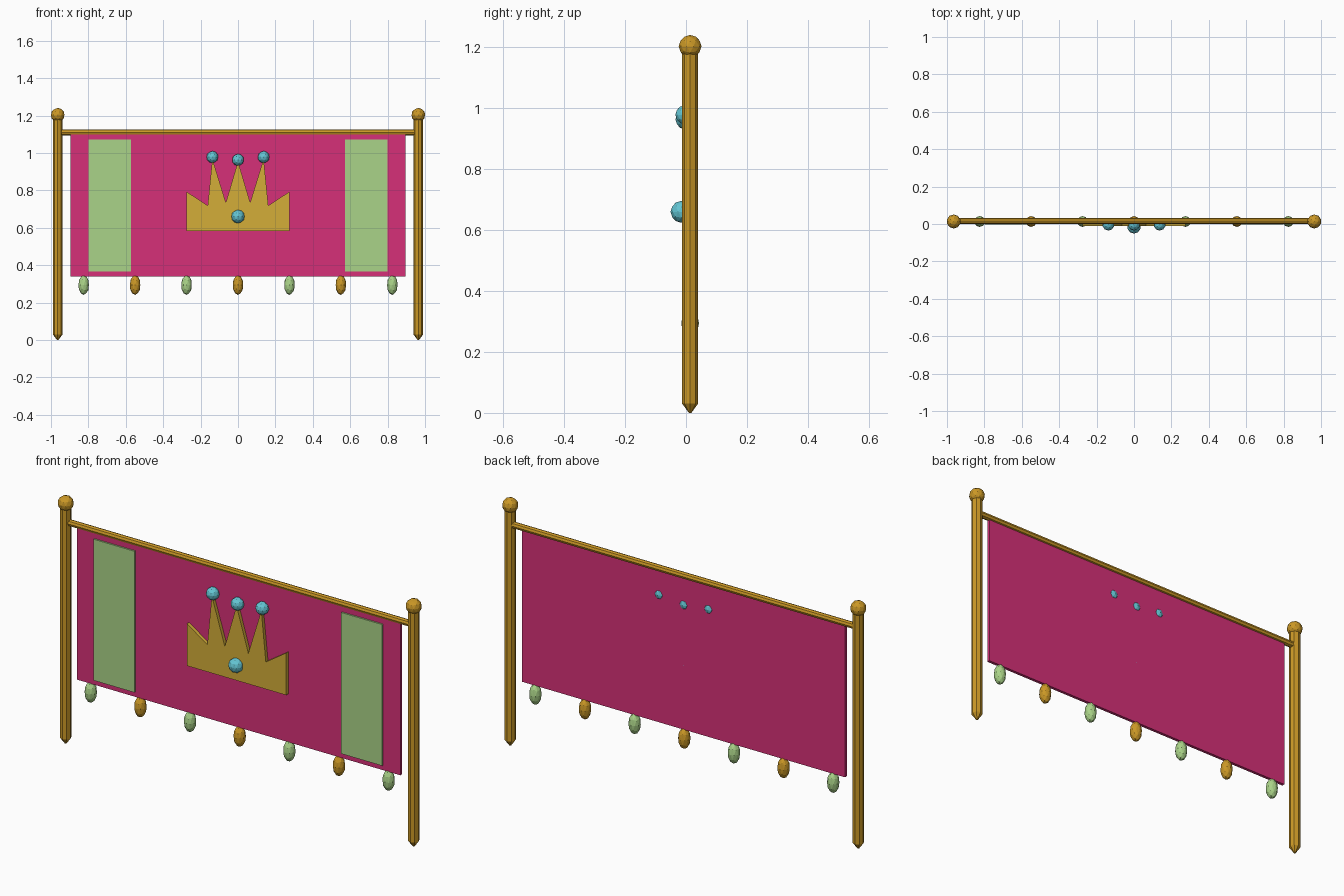
import bpy, bmesh, math
from mathutils import Matrix

if "Cube" in bpy.data.objects:
    bpy.data.objects.remove(bpy.data.objects["Cube"])


def material(name, rgb):
    m = bpy.data.materials.new(name)
    lin = [(c / 255 / 12.92) if c < 11 else ((c / 255 + 0.055) / 1.055) ** 2.4 for c in rgb]
    m.diffuse_color = (*lin, 1)
    m.use_nodes = True
    m.node_tree.nodes["Principled BSDF"].inputs["Base Color"].default_value = m.diffuse_color
    return m


WOOD = material("golden wood", (203, 152, 38))
CROWN = material("crown gold", (212, 174, 56))
PINK = material("pink cloth", (214, 48, 120))
GREEN = material("pale green", (170, 211, 136))
BLUE = material("gem blue", (100, 198, 212))

YC = 0.0135  # depth of the posts, rod and cloth


def finish(name, bm, mat):
    bmesh.ops.recalc_face_normals(bm, faces=bm.faces)
    me = bpy.data.meshes.new(name)
    bm.to_mesh(me)
    bm.free()
    me.materials.append(mat)
    ob = bpy.data.objects.new(name, me)
    bpy.context.collection.objects.link(ob)
    return ob


def ball(name, loc, radii, mat):
    """Faceted ball or ellipsoid."""
    bm = bmesh.new()
    bmesh.ops.create_icosphere(bm, subdivisions=2, radius=1)
    bmesh.ops.scale(bm, vec=radii, verts=bm.verts)
    bmesh.ops.translate(bm, vec=loc, verts=bm.verts)
    return finish(name, bm, mat)


def slab(name, outline, y0, y1, mat):
    """Extrude an x-z outline from depth y0 to y1."""
    bm = bmesh.new()
    face = bm.faces.new([bm.verts.new((x, y0, z)) for x, z in outline])
    ext = bmesh.ops.extrude_face_region(bm, geom=[face])
    verts = [v for v in ext["geom"] if isinstance(v, bmesh.types.BMVert)]
    bmesh.ops.translate(bm, vec=(0, y1 - y0, 0), verts=verts)
    return finish(name, bm, mat)


def rect(x0, x1, z0, z1):
    return [(x0, z0), (x1, z0), (x1, z1), (x0, z1)]


def add_cone(bm, r1, r2, z0, z1, sides):
    bmesh.ops.create_cone(bm, cap_ends=True, segments=sides, radius1=r1, radius2=r2,
                          depth=z1 - z0, matrix=Matrix.Translation((0, 0, (z0 + z1) / 2)))


# Posts with pointed feet and ball finials
for side, label in ((-1, "left"), (1, "right")):
    bm = bmesh.new()
    add_cone(bm, 0.026, 0.026, 0.03, 1.19, 8)
    add_cone(bm, 0.004, 0.026, 0.0, 0.03, 8)
    bmesh.ops.remove_doubles(bm, verts=bm.verts, dist=0.0005)
    bmesh.ops.translate(bm, vec=(side * 0.964, YC, 0), verts=bm.verts)
    finish(label + "_post", bm, WOOD)
    ball(label + "_finial", (side * 0.964, YC, 1.203), (0.0375,) * 3, WOOD)

# Top rod
bm = bmesh.new()
add_cone(bm, 0.016, 0.016, -0.95, 0.95, 8)
bmesh.ops.rotate(bm, matrix=Matrix.Rotation(math.pi / 2, 3, 'Y'), verts=bm.verts)
bmesh.ops.translate(bm, vec=(0, YC + 0.002, 1.11), verts=bm.verts)
finish("top_rod", bm, WOOD)

# Cloth and side panels
slab("cloth", rect(-0.895, 0.895, 0.34, 1.105), 0.006, 0.0205, PINK)
slab("left_panel", rect(-0.80, -0.573, 0.365, 1.072), -0.002, 0.008, GREEN)
slab("right_panel", rect(0.573, 0.80, 0.365, 1.072), -0.002, 0.008, GREEN)

# Crown emblem, mirrored half outline
half = [(0.275, 0.582), (0.275, 0.793), (0.162, 0.718), (0.137, 0.968), (0.065, 0.735)]
crown = half + [(0, 0.955)] + [(-x, z) for x, z in reversed(half)]
slab("crown", crown, -0.0115, 0.008, CROWN)

# Gems on the crown
for i, (x, z) in enumerate(((-0.137, 0.978), (0, 0.963), (0.137, 0.978))):
    ball(f"tip_gem_{i + 1}", (x, -0.003, z), (0.032,) * 3, BLUE)
ball("centre_gem", (0, -0.015, 0.66), (0.036,) * 3, BLUE)

# Hanging tassels in alternating colours
for i in range(7):
    ball(f"tassel_{i + 1}", (-0.825 + 0.275 * i, YC, 0.294), (0.029, 0.029, 0.053),
         WOOD if i % 2 else GREEN)
